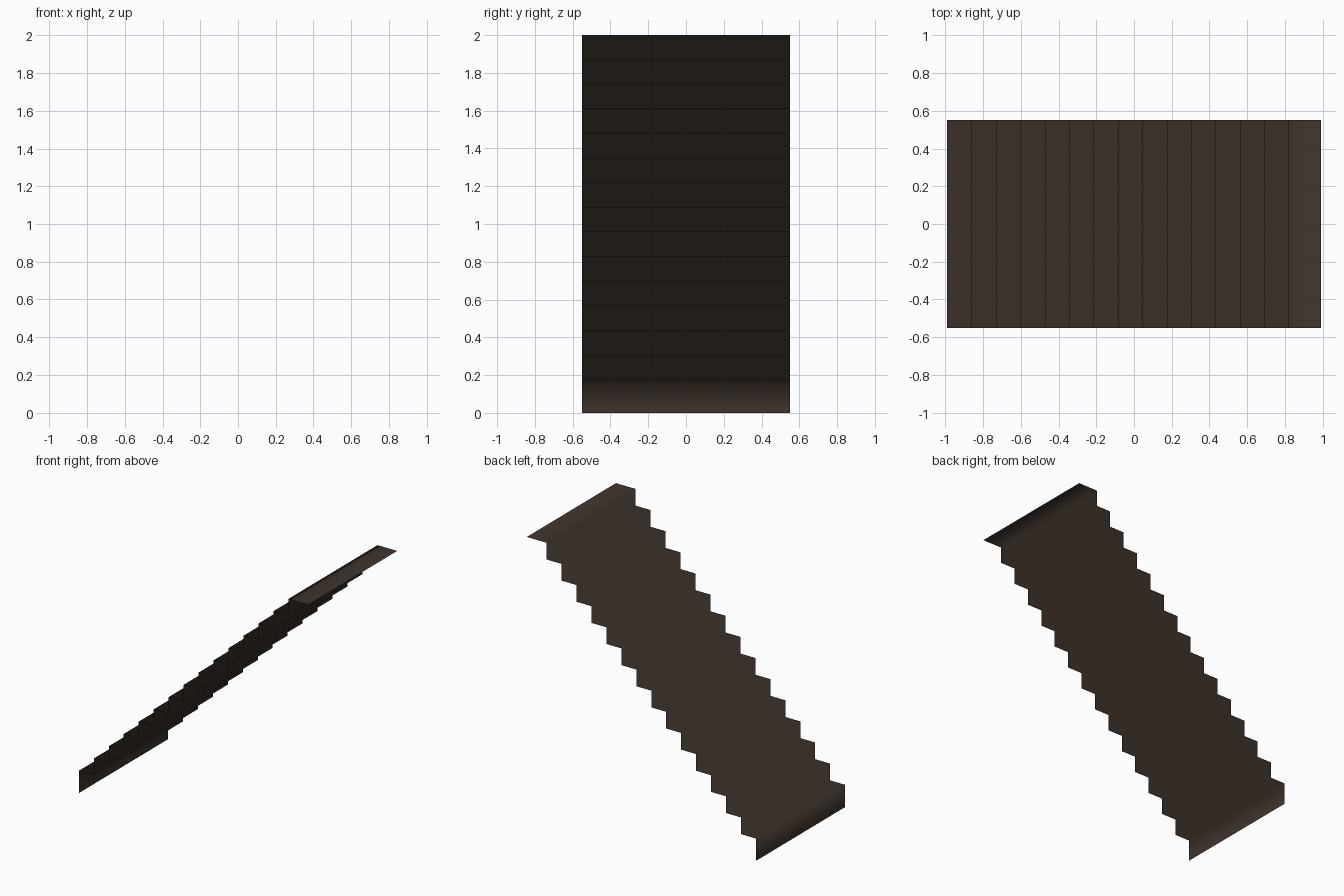
import bpy

if "Cube" in bpy.data.objects:
    bpy.data.objects.remove(bpy.data.objects["Cube"])

# Zero-thickness folded sheet staircase climbing towards +x
STEPS = 15
HALF_W, X0 = 0.55, -0.99
RUN, LAST_RUN = 0.1293, 0.17
FIRST_RISE = 0.174
RISE = (2.0 - FIRST_RISE) / (STEPS - 1)

# Side profile: riser, tread, riser, tread ... (longer first riser and last tread)
profile = [(X0, 0.0)]
for i in range(STEPS):
    x = X0 + i * RUN
    z = FIRST_RISE + i * RISE
    profile.append((x, z))
    profile.append((x + (LAST_RUN if i == STEPS - 1 else RUN), z))

verts = [(x, y, z) for x, z in profile for y in (-HALF_W, HALF_W)]
faces = [(2 * i, 2 * i + 2, 2 * i + 3, 2 * i + 1) for i in range(len(profile) - 1)]
faces = [f[::-1] for f in faces]  # face up and towards the climber

mesh = bpy.data.meshes.new("stair_sheet")
mesh.from_pydata(verts, [], faces)
mesh.update()

# Dark brown, smooth shaded across the folds
brown = bpy.data.materials.new("dark brown")
brown.diffuse_color = (0.053, 0.037, 0.028, 1)
brown.use_nodes = True
brown.node_tree.nodes["Principled BSDF"].inputs["Base Color"].default_value = brown.diffuse_color
mesh.materials.append(brown)
mesh.shade_smooth()

stairs = bpy.data.objects.new("stair_sheet", mesh)
bpy.context.collection.objects.link(stairs)
